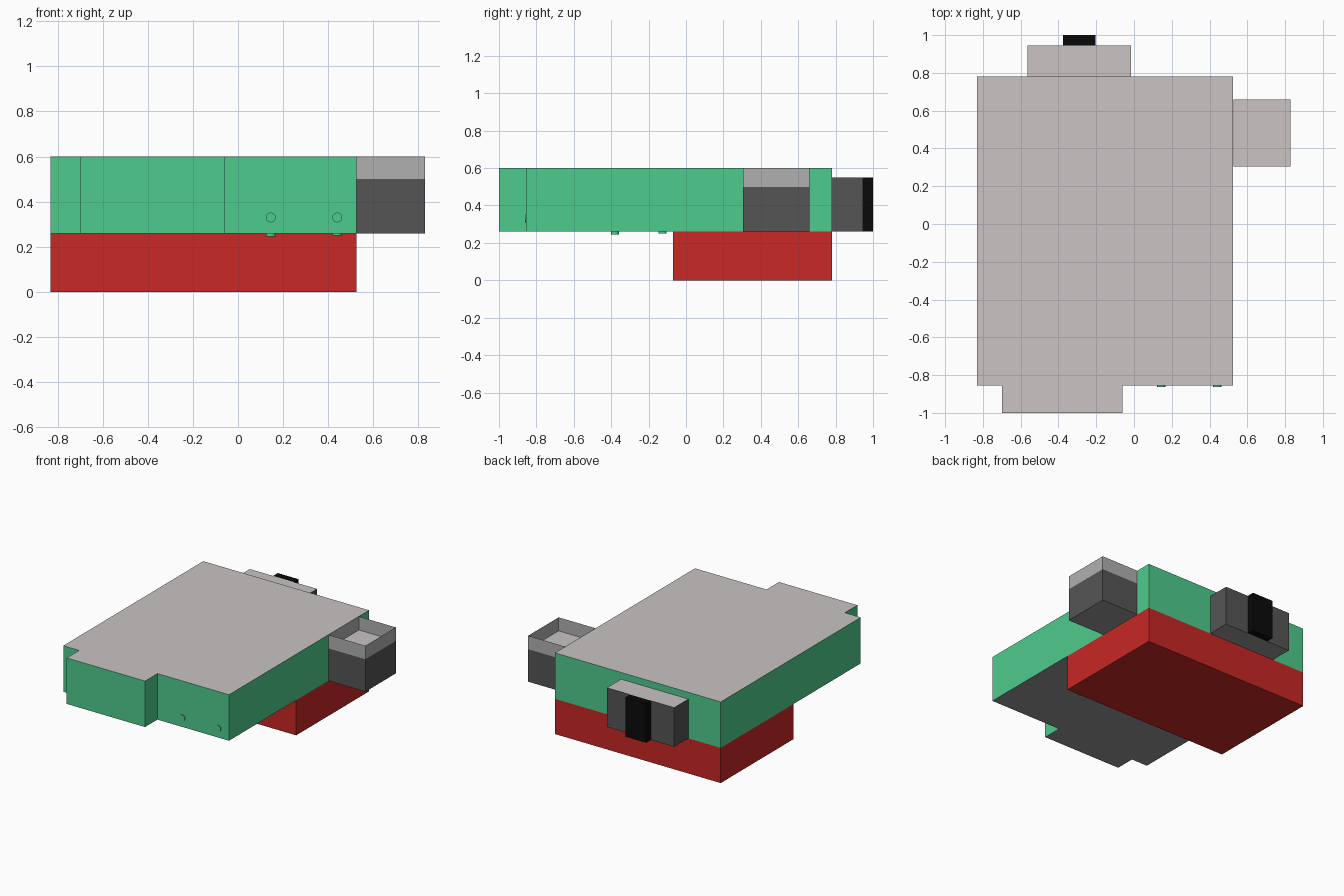
import bpy, bmesh
from mathutils import Matrix

if "Cube" in bpy.data.objects:
    bpy.data.objects.remove(bpy.data.objects["Cube"])


def material(name, rgb):
    m = bpy.data.materials.new(name)
    m.diffuse_color = (*rgb, 1)
    m.use_nodes = True
    m.node_tree.nodes["Principled BSDF"].inputs["Base Color"].default_value = m.diffuse_color
    return m


GREEN = material("green_wall", (0.076, 0.597, 0.270))
RED = material("red_wall", (0.578, 0.021, 0.018))
DARK = material("dark_grey", (0.091, 0.091, 0.091))
RAIL = material("rail_grey", (0.434, 0.434, 0.434))
ROOF = material("roof_grey", (0.597, 0.552, 0.552))
UNDER = material("underside_grey", (0.30, 0.30, 0.30))
BLACK = material("black", (0.003, 0.003, 0.003))


def finish(bm, name, mats):
    mesh = bpy.data.meshes.new(name)
    bm.to_mesh(mesh)
    bm.free()
    for m in mats:
        mesh.materials.append(m)
    ob = bpy.data.objects.new(name, mesh)
    bpy.context.collection.objects.link(ob)
    return ob


def prism(name, outline, z0, z1, side, top=None, bottom=None, caps=True):
    """Extrude a plan outline upward, with separate side, top and bottom colours."""
    bm = bmesh.new()
    base = bm.faces.new([bm.verts.new((x, y, z0)) for x, y in outline])
    ext = bmesh.ops.extrude_face_region(bm, geom=[base], use_keep_orig=True)["geom"]
    for v in (g for g in ext if isinstance(g, bmesh.types.BMVert)):
        v.co.z = z1
    bmesh.ops.recalc_face_normals(bm, faces=bm.faces[:])
    for f in bm.faces:
        f.material_index = 1 if f.normal.z > 0.5 else 2 if f.normal.z < -0.5 else 0
    if not caps:
        ends = [f for f in bm.faces if f.material_index]
        bmesh.ops.delete(bm, geom=ends, context='FACES_ONLY')
    return finish(bm, name, [side, top or side, bottom or side])


def rect(x0, x1, y0, y1):
    return [(x0, y0), (x1, y0), (x1, y1), (x0, y1)]


def stub(name, loc, depth, axis):
    bm = bmesh.new()
    rot = Matrix.Rotation(1.5707963, 4, 'X') if axis == 'Y' else Matrix()
    bmesh.ops.create_cone(bm, cap_ends=True, segments=16, radius1=0.022,
                          radius2=0.022, depth=depth,
                          matrix=Matrix.Translation(loc) @ rot)
    ob = finish(bm, name, [GREEN])
    for p in ob.data.polygons:
        p.use_smooth = len(p.vertices) == 4


# Lower storey
prism("lower_storey", rect(-0.83, 0.525, -0.07, 0.78), 0, 0.26, RED)

# Overhanging upper storey with its front bay
prism("upper_storey",
      [(-0.83, -0.855), (-0.70, -0.855), (-0.70, -1.0), (-0.06, -1.0),
       (-0.06, -0.855), (0.525, -0.855), (0.525, 0.78), (-0.83, 0.78)],
      0.26, 0.60, GREEN, ROOF, UNDER)

# Side balcony: solid base and thin open railing
balcony = rect(0.526, 0.828, 0.305, 0.66)
prism("balcony_base", balcony, 0.26, 0.50, DARK, ROOF, UNDER)
prism("balcony_railing", balcony, 0.50, 0.60, RAIL, caps=False)

# Rear porch and its door block
prism("rear_porch", rect(-0.565, -0.015, 0.78, 0.945), 0.26, 0.55, DARK, ROOF, UNDER)
prism("rear_door", rect(-0.375, -0.205, 0.945, 1.0), 0.26, 0.55, BLACK)

# Pipe ends poking out of the front wall and the underside
for i, (x, y, low) in enumerate([(0.145, -0.38, 0.245), (0.44, -0.125, 0.251)]):
    stub(f"front_pipe_{i + 1}", (x, -0.852, 0.33), 0.02, 'Y')
    stub(f"under_pipe_{i + 1}", (x, y, low + 0.01), 0.02, 'Z')
